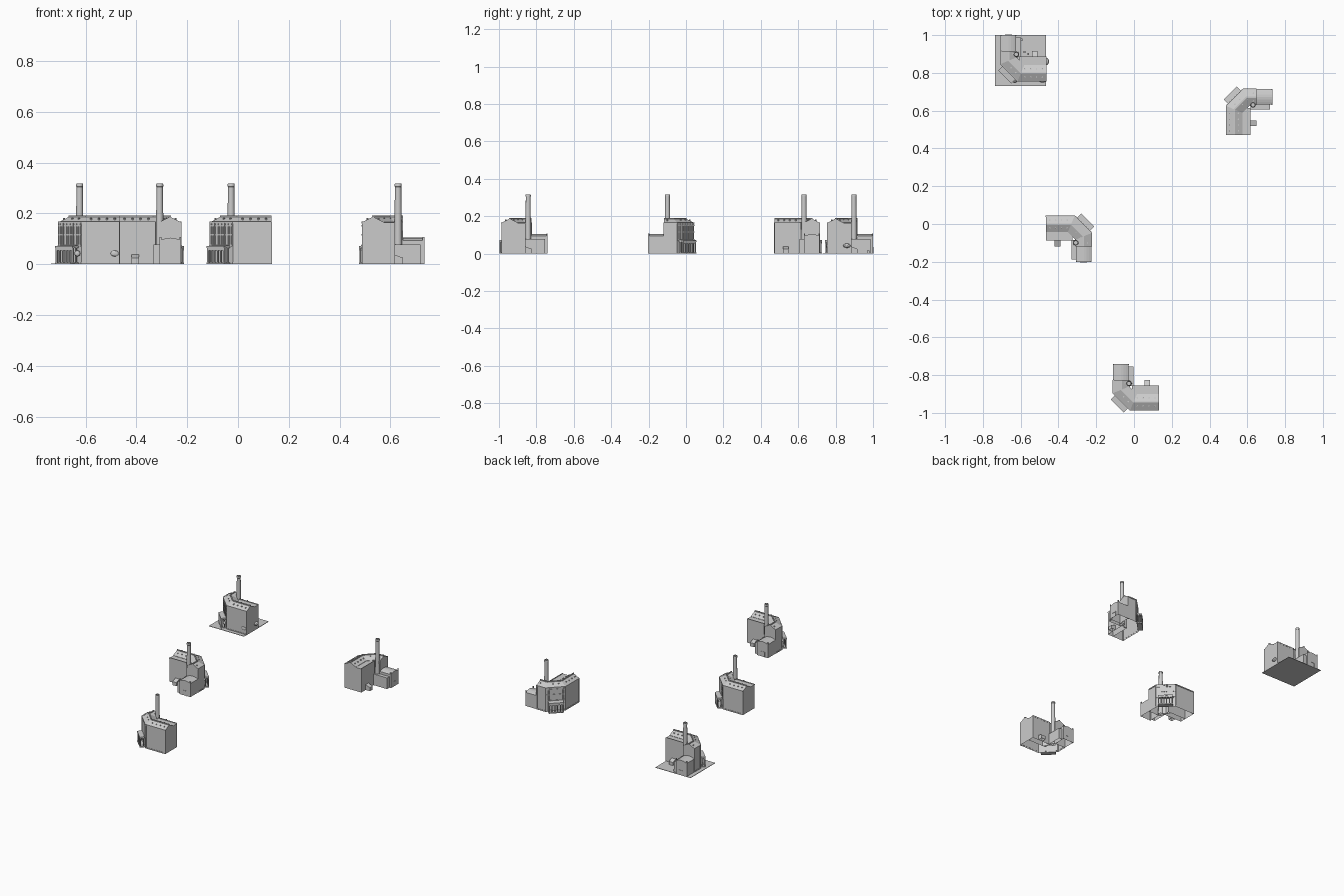
import bpy, bmesh, math
from mathutils import Matrix, Vector

if "Cube" in bpy.data.objects:
    bpy.data.objects.remove(bpy.data.objects["Cube"])

L, A2, T = 0.242, 0.16, math.tan(math.radians(22.5))
C = 0.09          # corner chamfer
parts = []        # (name, mesh) in local building coordinates


def finish(name, bm, smooth=False):
    bmesh.ops.recalc_face_normals(bm, faces=bm.faces[:])
    me = bpy.data.meshes.new(name)
    bm.to_mesh(me)
    bm.free()
    for p in me.polygons:
        p.use_smooth = smooth and abs(p.normal.z) < 0.5
    return me


def box(bm, x0, x1, y0, y1, z0, z1, mat=Matrix(), open_bottom=False, drop=0):
    # drop lowers the top edge on the y1 side
    vs = [bm.verts.new(mat @ Vector(p)) for p in (
        (x0, y0, z0), (x1, y0, z0), (x1, y1, z0), (x0, y1, z0),
        (x0, y0, z1), (x1, y0, z1), (x1, y1, z1 - drop), (x0, y1, z1 - drop))]
    for f in ((4, 5, 6, 7), (0, 1, 5, 4), (1, 2, 6, 5), (2, 3, 7, 6), (3, 0, 4, 7), (0, 3, 2, 1)):
        if not (open_bottom and f == (0, 3, 2, 1)):
            bm.faces.new([vs[i] for i in f])


def part(name, boxes, mat=Matrix(), **kw):
    bm = bmesh.new()
    for b in boxes:
        box(bm, *b, mat=mat, **kw)
    parts.append((name, finish(name, bm)))


def station(d):
    # points along the bent wing at inward distance d from the outer wall
    return [(L, d), (C + T * d, d), (d, C + T * d), (d, A2)]


def sweep(name, profile, caps=True, closed=False):
    bm = bmesh.new()
    cols = [[bm.verts.new((x, y, z)) for x, y in station(d)] for d, z in profile]
    n = len(cols)
    for i in range(n if closed else n - 1):
        a, b = cols[i], cols[(i + 1) % n]
        for j in range(3):
            bm.faces.new((a[j], a[j + 1], b[j + 1], b[j]))
    if caps:
        bm.faces.new([c[0] for c in cols])
        bm.faces.new([c[3] for c in cols])
    parts.append((name, finish(name, bm)))


# Bent main block with gable roof, open underneath
sweep("main_block", [(0, 0), (0, 0.165), (0.0425, 0.187), (0.085, 0.165), (0.085, 0)])
sweep("cornice", [(-0.003, 0.16), (-0.003, 0.167), (0.001, 0.167), (0.001, 0.16)], closed=True)
sweep("ridge_cap", [(0.039, 0.185), (0.039, 0.191), (0.046, 0.191), (0.046, 0.185)], closed=True)
sweep("plinth", [(-0.002, 0), (-0.002, 0.008), (0.001, 0.008)], caps=False)

# Flat-roofed rear bay with a low parapet
part("rear_bay", [(0.1, L, 0.085, 0.128, 0, 0.163)], open_bottom=True)
part("rear_parapet", [(0.1, L, 0.125, 0.129, 0.158, 0.167)])

# End pilasters of the outer walls
part("corner_pilasters", [(L - 0.007, L + 0.001, -0.002, 0.004, 0, 0.165),
                          (C, C + 0.006, -0.002, 0.002, 0, 0.165),
                          (-0.002, 0.002, C, C + 0.006, 0, 0.165),
                          (-0.002, 0.004, A2 - 0.007, A2 + 0.001, 0, 0.165)])

# Round roof vents on both slopes
bm = bmesh.new()
vents = [(0.128 + 0.031 * i, d) for i in range(4) for d in (0.021, 0.064)]
vents += [(d, 0.143) for d in (0.021, 0.064)] + [(0.08 - s, 0.045 + s + k) for s in (0.0, 0.025) for k in (0, 0.04)]
for x, y in vents:
    bmesh.ops.create_cone(bm, cap_ends=True, segments=8, radius1=0.004, radius2=0.004, depth=0.012,
                          matrix=Matrix.Translation((x, y, 0.175)))
parts.append(("roof_vents", finish("roof_vents", bm)))

# Diagonal corner facade: local x along the wall, -y outward
DIAG = Matrix.Translation((C / 2, C / 2, 0)) @ Matrix.Rotation(-math.pi / 4, 4, 'Z')
H = C / math.sqrt(2)
bays = 6
xs = [-H + 0.008 + i * (2 * H - 0.016) / bays for i in range(bays + 1)]
part("facade_pilasters", [(x - 0.003, x + 0.003, -0.004, 0.001, 0.07, 0.162) for x in xs], mat=DIAG)
part("facade_bands", [(-H, H, -0.003, 0.001, z, z + 0.006) for z in (0.072, 0.112, 0.148)], mat=DIAG)
part("window_bars", [(a + 0.0095, a + 0.0105, -0.002, 0.001, 0.078, 0.148) for a in xs[:-1]], mat=DIAG)

# Entrance portico on the diagonal
PW, PD = 0.0485, 0.034
cols = [-PW + 0.004 + i * (2 * PW - 0.008) / 5 for i in range(6)]
part("portico_canopy", [(-PW, PW, -PD, 0.0, 0.063, 0.071)], mat=DIAG, drop=-0.004)
part("portico_columns", [(x - 0.003, x + 0.003, -PD + 0.002, -PD + 0.008, 0.005, 0.064) for x in cols]
     + [(s * (PW - 0.004) - 0.003, s * (PW - 0.004) + 0.003, -0.014, -0.008, 0.005, 0.064) for s in (-1, 1)], mat=DIAG)
part("portico_step", [(-PW, PW, -PD, 0, 0, 0.006)], mat=DIAG)
part("portico_lintel", [(-PW, PW, -PD + 0.001, -PD + 0.009, 0.054, 0.064)], mat=DIAG)

# Low hall with a shallow curved roof
V0, V1, HW = A2, 0.243, 0.082
prof = [(0, 0), (0, 0.094)] + [(HW * i / 6, 0.094 + 0.01 * math.sin(math.pi * i / 6)) for i in range(1, 6)]
prof += [(HW, 0.094), (HW, 0)]
bm = bmesh.new()
rings = [[bm.verts.new((x, y, z)) for x, z in prof] for y in (V0, V1)]
for i in range(len(prof) - 1):
    bm.faces.new((rings[0][i], rings[0][i + 1], rings[1][i + 1], rings[1][i]))
bm.faces.new(rings[1])
parts.append(("low_hall", finish("low_hall", bm)))
part("hall_posts", [(x, x + 0.006, V1 - 0.005, V1 + 0.001, 0, 0.107) for x in (-0.001, HW - 0.005)])
part("hall_door", [(0.024, 0.028, V1, V1 + 0.002, 0, 0.034), (0.056, 0.06, V1, V1 + 0.002, 0, 0.034),
                   (0.024, 0.06, V1, V1 + 0.002, 0.031, 0.035)])

# Side annex and sloped porch
part("side_annex", [(0.08, 0.107, 0.128, 0.23, 0, 0.077)], open_bottom=True)
part("rear_porch", [(0.165, 0.195, 0.128, 0.16, 0, 0.037)], open_bottom=True, drop=0.012)

# Tapered chimney with rim
bm = bmesh.new()
rim = [(0.0165, 0), (0.0125, 0.304), (0.014, 0.306), (0.014, 0.313), (0.0125, 0.317), (0.009, 0.317), (0.009, 0.3)]
N = 16
loops = [[bm.verts.new((0.083 + r * math.cos(2 * math.pi * k / N), 0.141 + r * math.sin(2 * math.pi * k / N), z))
          for k in range(N)] for r, z in rim]
for a, b in zip(loops, loops[1:]):
    for k in range(N):
        bm.faces.new((a[k], a[(k + 1) % N], b[(k + 1) % N], b[k]))
bm.faces.new(loops[-1])
parts.append(("chimney", finish("chimney", bm, True)))

# Four copies of the building, each turned
for i, (x, y, deg) in enumerate([(-0.11, -0.985, 0), (-0.225, 0.042, 180), (0.489, 0.714, -90), (-0.706, 0.757, 0)]):
    for name, me in parts:
        ob = bpy.data.objects.new(f"building_{i + 1}_{name}", me)
        ob.location = (x, y, 0)
        ob.rotation_euler.z = math.radians(deg)
        bpy.context.collection.objects.link(ob)

# Ground plate and shrubs of the fourth building
bm = bmesh.new()
box(bm, -0.735, -0.465, 0.73, 1.0, 0, 0.003)
bpy.context.collection.objects.link(bpy.data.objects.new("ground_plate", finish("ground_plate", bm)))
bm = bmesh.new()
for x, y, sx, sy in ((-0.485, 0.755, 0.017, 0.006), (-0.632, 0.755, 0.012, 0.008), (-0.464, 0.86, 0.014, 0.02)):
    bmesh.ops.create_icosphere(bm, subdivisions=2, radius=1,
                               matrix=Matrix.Translation((x, y, 0.042)) @ Matrix.Diagonal((sx, sy, 0.012, 1)))
bpy.context.collection.objects.link(bpy.data.objects.new("wall_fixtures", finish("wall_fixtures", bm)))
bm = bmesh.new()
for x, y, s in ((-0.595, 0.975, 0.006), (-0.58, 0.91, 0.005), (-0.56, 0.9, 0.004)):
    box(bm, x - s, x + s, y - s, y + s, 0.003, 0.003 + 2 * s)
bpy.context.collection.objects.link(bpy.data.objects.new("yard_crates", finish("yard_crates", bm)))
